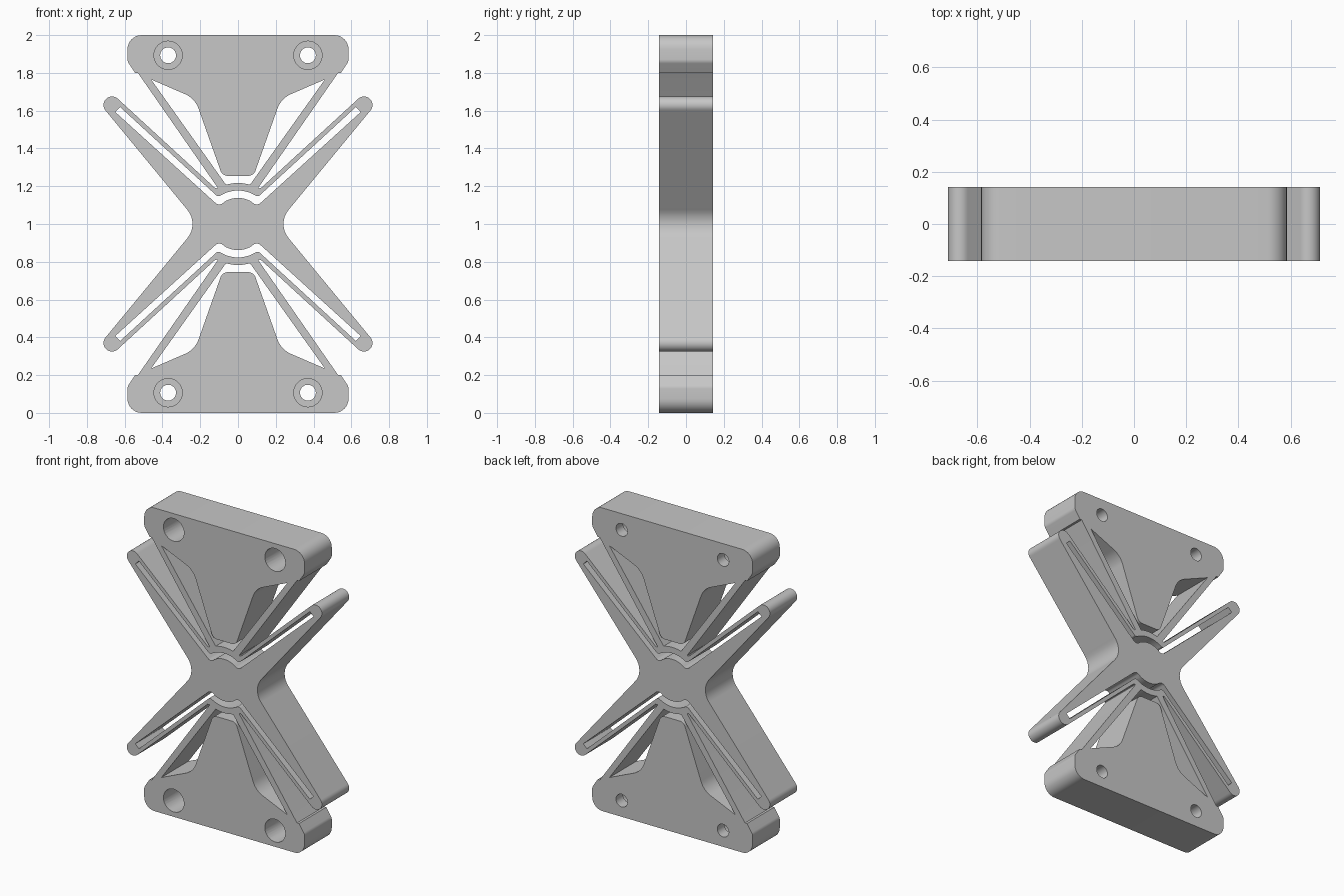
import bpy, bmesh
from math import radians, cos, sin, tan
from mathutils import Vector

HALF_DEPTH = 0.142
GREY = (0.57, 0.57, 0.57, 1)

cube = bpy.data.objects.get("Cube")
if cube:
    bpy.data.objects.remove(cube)

grey = bpy.data.materials.new("light grey")
grey.use_nodes = True
grey.diffuse_color = GREY
grey.node_tree.nodes["Principled BSDF"].inputs["Base Color"].default_value = GREY


def arc(cx, cz, r, start, end, steps=10):
    """Points on an arc, angles in degrees, as unrounded corners."""
    angles = [radians(start + (end - start) * i / steps) for i in range(steps + 1)]
    return [(cx + r * cos(a), cz + r * sin(a), 0) for a in angles]


def mirror(path, sx, sz):
    """Mirrored copy of a path, reversed so that the outline stays continuous."""
    return [(x * sx, z * sz, r) for x, z, r in reversed(path)]


def rounded(path, steps=8):
    """Closed outline with every (x, z, radius) corner filleted."""
    out = []
    for i, (x, z, r) in enumerate(path):
        p = Vector((x, z))
        if r == 0:
            out.append(p)
            continue
        a = (Vector(path[i - 1][:2]) - p).normalized()
        b = (Vector(path[(i + 1) % len(path)][:2]) - p).normalized()
        half = a.angle(b) / 2
        centre = p + (a + b).normalized() * r / sin(half)
        u = p + a * r / tan(half) - centre
        v = p + b * r / tan(half) - centre
        for k in range(steps + 1):
            t = k / steps * u.angle(v)
            out.append(centre + (u * sin(u.angle(v) - t) + v * sin(t)) / sin(u.angle(v)))
    return out


def add_loop(curve, points):
    spline = curve.splines.new('POLY')
    spline.points.add(len(points) - 1)
    for point, p in zip(spline.points, points):
        point.co = (p[0], p[1], 0, 1)
    spline.use_cyclic_u = True


# Outer silhouette, one quarter: plate edge, plate strip, arm strip, arm tip
quarter = [(0.585, 1, 0.075), (0.585, 0.86, 0.04), (0.545, 0.8, 0), (0.53, 0.8, 0),
           (0.104, 0.187, 0.004), (0.122, 0.191, 0.004)] + arc(0.667, 0.63, 0.045, 132.5, -40, 14)
right = quarter + [(0.206, 0, 0.118)] + mirror(quarter, 1, -1)
outline = right + mirror(right, -1, 1)

# Gap between the plate and its two strips
gap = [(0.083, 0.255, 0.04), (0.228, 0.665, 0.13), (0.46, 0.765, 0)] + arc(0, 0, 0.217, 73, 90, 6)
gap = gap + mirror(gap[:-1], -1, 1)

# Slot between the hub and the bent strip
slot = (arc(0, 0, 0.177, 90, 57, 8) + [(0.112, 0.149, 0.008), (0.624, 0.619, 0), (0.65, 0.593, 0),
        (0.1, 0.094, 0.03)] + arc(0, 0, 0.138, 60, 90, 8))
slot = slot + mirror(slot[1:-1], -1, 1)

# Flat filled profile with all its openings
profile = bpy.data.curves.new("flexure_profile", 'CURVE')
profile.dimensions = '2D'
profile.fill_mode = 'BOTH'
add_loop(profile, rounded(outline))
for side in (1, -1):
    for opening in (gap, slot):
        add_loop(profile, [(p.x, p.y * side) for p in rounded(opening)])
    for x in (0.37, -0.37):
        add_loop(profile, arc(x, 0.893 * side, 0.042, 0, 348.75, 31))

body = bpy.data.objects.new("flexure_body", profile)
bpy.context.collection.objects.link(body)
body.rotation_euler.x = radians(90)
body.location = (0, HALF_DEPTH, 1)
bpy.ops.object.select_all(action='DESELECT')
body.select_set(True)
bpy.context.view_layer.objects.active = body
bpy.ops.object.convert(target='MESH')
body = bpy.context.object
bpy.ops.object.transform_apply(location=True, rotation=True, scale=True)

# Extrude the profile to full depth
bm = bmesh.new()
bm.from_mesh(body.data)
bmesh.ops.remove_doubles(bm, verts=bm.verts, dist=1e-5)
extruded = bmesh.ops.extrude_face_region(bm, geom=bm.faces[:], use_keep_orig=True)
moved = [g for g in extruded["geom"] if isinstance(g, bmesh.types.BMVert)]
bmesh.ops.translate(bm, verts=moved, vec=(0, -2 * HALF_DEPTH, 0))
bmesh.ops.recalc_face_normals(bm, faces=bm.faces)
bm.to_mesh(body.data)
bm.free()

# Deep counterbores from the front
for x in (0.37, -0.37):
    for z in (0.107, 1.893):
        bpy.ops.mesh.primitive_cylinder_add(vertices=32, radius=0.075, depth=0.4,
                                            location=(x, -0.132, z), rotation=(radians(90), 0, 0))
        bore = bpy.context.object
        bore.name = "counterbore_cutter"
        bore.hide_render = True
        cut = body.modifiers.new("counterbore", 'BOOLEAN')
        cut.operation = 'DIFFERENCE'
        cut.solver = 'EXACT'
        cut.object = bore
        bpy.context.view_layer.objects.active = body
        bpy.ops.object.modifier_apply(modifier=cut.name)
        bpy.data.objects.remove(bore)

body.data.materials.clear()
body.data.materials.append(grey)
bpy.ops.object.select_all(action='DESELECT')
body.select_set(True)
bpy.context.view_layer.objects.active = body
bpy.ops.object.shade_smooth_by_angle(angle=radians(30))
